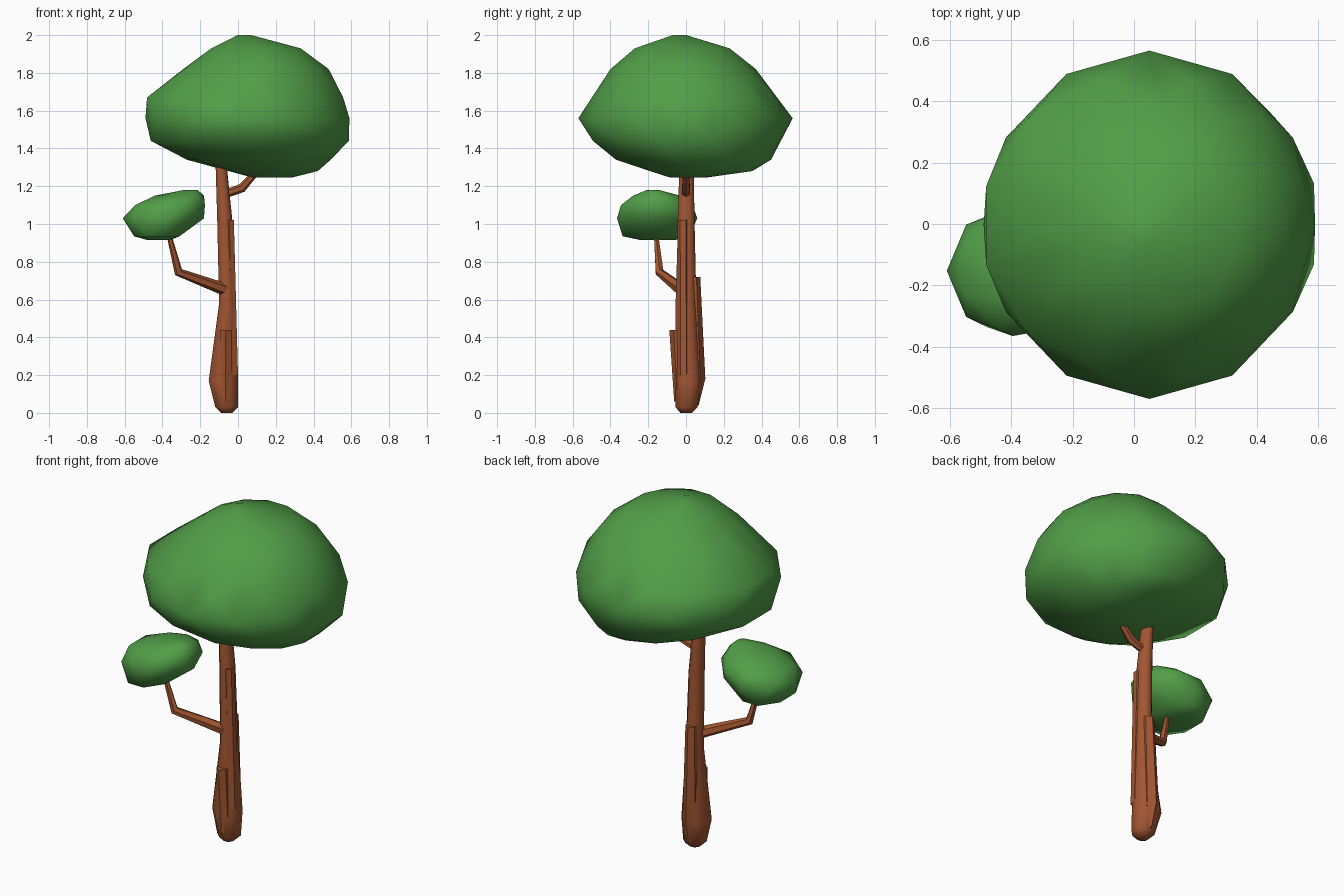
import bpy, bmesh
from math import sin, cos, pi
from mathutils import Vector, Matrix

cube = bpy.data.objects.get("Cube")
if cube:
    bpy.data.objects.remove(cube, do_unlink=True)


def make_material(name, color):
    mat = bpy.data.materials.new(name)
    mat.use_nodes = True
    mat.diffuse_color = color
    mat.node_tree.nodes["Principled BSDF"].inputs["Base Color"].default_value = color
    return mat


leaf_green = make_material("leaf green", (0.084, 0.342, 0.065, 1))
bark_brown = make_material("bark brown", (0.36, 0.092, 0.032, 1))


def finish(name, bm, mat, angle):
    bmesh.ops.recalc_face_normals(bm, faces=bm.faces)
    mesh = bpy.data.meshes.new(name)
    bm.to_mesh(mesh)
    bm.free()
    mesh.materials.append(mat)
    obj = bpy.data.objects.new(name, mesh)
    bpy.context.collection.objects.link(obj)
    bpy.ops.object.select_all(action='DESELECT')
    obj.select_set(True)
    bpy.context.view_layer.objects.active = obj
    bpy.ops.object.shade_smooth_by_angle(angle=angle)
    return obj


def foliage(name, levels, sides):
    """Faceted clump: hull around staggered ovals (z, x0, x1, y0, y1)."""
    bm = bmesh.new()
    for i, (z, x0, x1, y0, y1) in enumerate(levels):
        for k in range(sides):
            a = 2 * pi * (k + 0.5 * (i % 2)) / sides
            bm.verts.new(((x0 + x1) / 2 + (x1 - x0) / 2 * cos(a),
                          (y0 + y1) / 2 + (y1 - y0) / 2 * sin(a), z))
    hull = bmesh.ops.convex_hull(bm, input=bm.verts)
    inner = set(hull["geom_interior"]) | set(hull["geom_unused"])
    bmesh.ops.delete(bm, geom=[v for v in inner if isinstance(v, bmesh.types.BMVert)],
                     context='VERTS')
    return finish(name, bm, leaf_green, pi)


def loft(name, rings, sides):
    """Join rings of points into a closed tube."""
    bm = bmesh.new()
    loops = [[bm.verts.new(p) for p in ring] for ring in rings]
    for low, high in zip(loops, loops[1:]):
        for k in range(sides):
            n = (k + 1) % sides
            bm.faces.new((low[k], low[n], high[n], high[k]))
    bm.faces.new(loops[0])
    bm.faces.new(loops[-1])
    return finish(name, bm, bark_brown, pi / 3.5)


def upright(name, levels, sides):
    """Trunk-like solid from ovals (z, x0, x1, y0, y1)."""
    rings = []
    for z, x0, x1, y0, y1 in levels:
        angles = [2 * pi * (k + 0.5) / sides for k in range(sides)]
        s = 1 / cos(pi / sides)
        rings.append([((x0 + x1) / 2 + (x1 - x0) / 2 * s * cos(a),
                       (y0 + y1) / 2 + (y1 - y0) / 2 * s * sin(a), z) for a in angles])
    return loft(name, rings, sides)


def branch(name, path, radii, sides=6):
    """Bent limb with mitred joints."""
    pts = [Vector(p) for p in path]
    rings = []
    for i, p in enumerate(pts):
        before, after = pts[max(i - 1, 0)], pts[min(i + 1, len(pts) - 1)]
        direction = (p - before).normalized() + (after - p).normalized()
        side = direction.cross(Vector((0, 1, 0))).normalized()
        up = direction.cross(side).normalized()
        rings.append([p + radii[i] * (side * cos(2 * pi * k / sides) + up * sin(2 * pi * k / sides))
                      for k in range(sides)])
    return loft(name, rings, sides)


# Main crown
foliage("main_crown", [
    (1.245, 0.08, 0.28, -0.08, 0.10),
    (1.28, -0.02, 0.43, -0.20, 0.36),
    (1.34, -0.27, 0.49, -0.37, 0.45),
    (1.44, -0.48, 0.605, -0.51, 0.51),
    (1.56, -0.49, 0.59, -0.57, 0.565),
    (1.67, -0.50, 0.575, -0.50, 0.49),
    (1.82, -0.29, 0.48, -0.40, 0.37),
    (1.93, -0.15, 0.34, -0.28, 0.24),
    (2.0, 0.0, 0.07, -0.07, 0.0)], 12)

# Small side crown
foliage("small_crown", [
    (0.915, -0.48, -0.36, -0.24, -0.06),
    (0.935, -0.56, -0.30, -0.35, 0.03),
    (1.03, -0.61, -0.18, -0.365, 0.06),
    (1.10, -0.56, -0.16, -0.36, 0.05),
    (1.15, -0.44, -0.18, -0.28, -0.03),
    (1.18, -0.29, -0.21, -0.21, -0.14)], 8)

# Trunk
upright("trunk", [
    (0.0, -0.09, -0.03, -0.03, 0.03),
    (0.03, -0.12, 0.0, -0.055, 0.06),
    (0.17, -0.155, 0.0, -0.06, 0.085),
    (0.58, -0.10, -0.015, -0.055, 0.055),
    (1.02, -0.11, -0.03, -0.042, 0.045),
    (1.36, -0.12, -0.065, -0.035, 0.04)], 8)

# Raised bark ridges on the front, back and left of the trunk
upright("front_bark_ridge", [
    (0.06, -0.10, -0.03, -0.058, 0.0),
    (0.44, -0.095, -0.035, -0.082, 0.0)], 6)
upright("back_bark_ridge", [
    (0.04, -0.10, -0.03, 0.0, 0.062),
    (0.18, -0.11, -0.03, 0.0, 0.095),
    (0.72, -0.095, -0.035, 0.0, 0.07)], 6)
upright("left_bark_ridge", [
    (0.2, -0.06, 0.0, -0.04, 0.015),
    (1.02, -0.07, -0.022, -0.042, 0.01)], 6)

# Limbs
branch("lower_branch", [(-0.06, -0.02, 0.65), (-0.315, -0.14, 0.745), (-0.37, -0.16, 0.96)],
       [0.034, 0.024, 0.012])
branch("upper_branch", [(-0.08, 0.0, 1.155), (0.02, 0.0, 1.19), (0.12, 0.0, 1.30)],
       [0.022, 0.024, 0.015])
